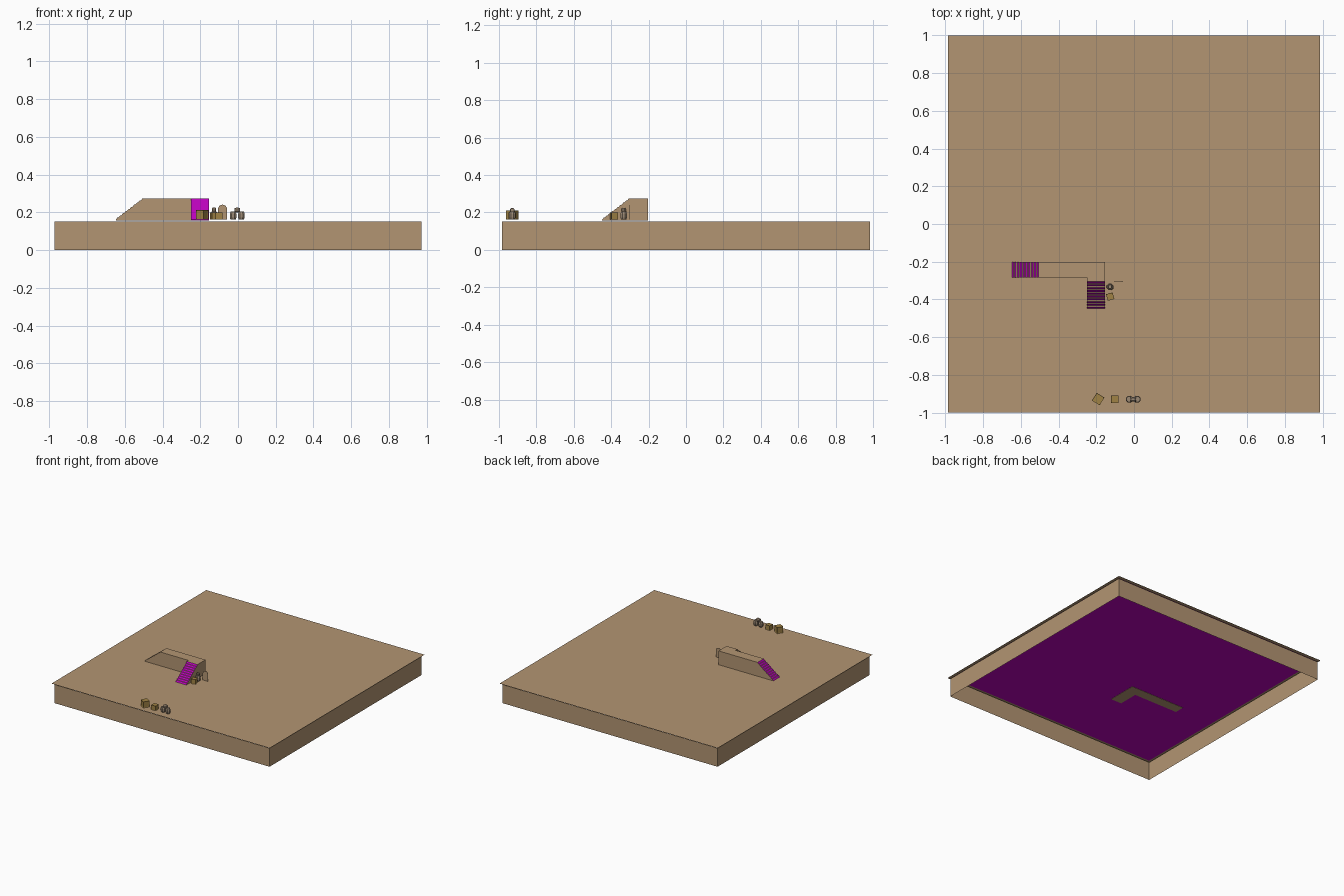
import bpy, bmesh, math
from mathutils import Matrix, Vector

if "Cube" in bpy.data.objects:
    bpy.data.objects.remove(bpy.data.objects["Cube"])


def material(name, rgb):
    m = bpy.data.materials.new(name)
    m.use_nodes = True
    m.diffuse_color = (*rgb, 1)
    b = m.node_tree.nodes["Principled BSDF"]
    b.inputs["Base Color"].default_value = (*rgb, 1)
    b.inputs["Roughness"].default_value = 0.9
    return m


TAN = material("sand tan", (0.45, 0.3, 0.17))
MAGENTA = material("magenta", (0.5, 0.001, 0.5))
WOOD = material("crate wood", (0.35, 0.225, 0.06))
BARREL = material("barrel brown", (0.33, 0.25, 0.175))

GROUND = 0.162
DECK = 0.275


def finish(name, bm, *mats):
    me = bpy.data.meshes.new(name)
    bm.to_mesh(me)
    bm.free()
    for m in mats:
        me.materials.append(m)
    ob = bpy.data.objects.new(name, me)
    bpy.context.collection.objects.link(ob)
    return ob


def prism(points, offset):
    """Closed solid: a planar outline swept by an offset."""
    bm = bmesh.new()
    face = bm.faces.new([bm.verts.new(p) for p in points])
    ext = bmesh.ops.extrude_face_region(bm, geom=[face], use_keep_orig=True)
    verts = [v for v in ext["geom"] if isinstance(v, bmesh.types.BMVert)]
    bmesh.ops.translate(bm, verts=verts, vec=offset)
    bmesh.ops.recalc_face_normals(bm, faces=bm.faces)
    bm.normal_update()
    return bm


def sheet(name, hx, hy, z, mat, down=False):
    bm = bmesh.new()
    pts = [(-hx, -hy, z), (hx, -hy, z), (hx, hy, z), (-hx, hy, z)]
    bm.faces.new([bm.verts.new(p) for p in (pts[::-1] if down else pts)])
    return finish(name, bm, mat)


# Ground sheet, its underside lining, and the open skirt of walls
sheet("ground", 0.987, 1.0, GROUND, TAN)
sheet("ground_lining", 0.965, 0.975, GROUND - 0.002, MAGENTA, True)

bm = bmesh.new()
bmesh.ops.create_cube(bm, size=1, matrix=Matrix.Translation((0, 0, 0.076))
                      @ Matrix.Diagonal((1.947, 1.966, 0.152, 1)))
bm.normal_update()
bmesh.ops.delete(bm, geom=[f for f in bm.faces if abs(f.normal.z) > 0.5],
                 context="FACES_ONLY")
finish("skirt_walls", bm, TAN)

# Raised L-shaped walkway
BASE = GROUND - 0.004
outline = [(-0.5, -0.202), (-0.5, -0.283), (-0.25, -0.283),
           (-0.25, -0.3), (-0.153, -0.3), (-0.153, -0.202)]
finish("walkway", prism([(x, y, BASE) for x, y in outline],
                        (0, 0, DECK - BASE)), TAN)


# Staircases: level tan treads and leaning magenta risers
def stairs(name, top, run, side, steps=10, length=0.148, lean=0.6):
    run, side, top = Vector(run), Vector(side), Vector(top)
    rise = (DECK - GROUND) / steps
    going = length / steps
    pts = [top + Vector((0, 0, BASE)), top + Vector((0, 0, DECK))]
    for i in range(steps):
        upper = Vector((0, 0, DECK - rise * i))
        lower = Vector((0, 0, DECK - rise * (i + 1)))
        pts += [top + run * going * (i + 1 - lean) + upper,
                top + run * going * (i + 1) + lower]
    pts.append(top + run * length + Vector((0, 0, BASE)))
    bm = prism(pts, side)
    for f in bm.faces:
        f.material_index = int(f.normal.dot(run) > 0.3)
    finish(name, bm, TAN, MAGENTA)


stairs("side_stairs", (-0.5, -0.202, 0), (-1, 0, 0), (0, -0.081, 0))
stairs("front_stairs", (-0.25, -0.3, 0), (0, -1, 0), (0.097, 0, 0))

# Thin round-topped slab beside the walkway
arch = [(-0.106, -0.305, GROUND), (-0.058, -0.305, GROUND)]
for i in range(9):
    a = math.pi * i / 8
    arch.append((-0.082 + 0.024 * math.cos(a), -0.305,
                 0.217 + 0.024 * math.sin(a)))
finish("arched_slab", prism(arch, (0, 0.003, 0)), TAN)


# Crates with inset panels
def crate(name, x, y, size, height, turn):
    bm = bmesh.new()
    bmesh.ops.create_cube(bm, size=1)
    bmesh.ops.scale(bm, vec=(size, size, height), verts=bm.verts)
    bmesh.ops.inset_individual(bm, faces=bm.faces[:], thickness=size * 0.12,
                               depth=-size * 0.04)
    bmesh.ops.transform(bm, verts=bm.verts,
                        matrix=Matrix.Translation((x, y, GROUND + height / 2))
                        @ Matrix.Rotation(math.radians(turn), 4, "Z"))
    finish(name, bm, WOOD)


crate("large_crate", -0.19, -0.928, 0.048, 0.05, -32)
crate("small_crate", -0.101, -0.929, 0.04, 0.038, 0)
crate("stair_crate", -0.126, -0.385, 0.036, 0.038, 15)


# Bulging eight-sided barrels
def barrel(name, place, radius, height, lying=False):
    bm = bmesh.new()
    rings = []
    for t, r in ((0, 0.78), (0.28, 1), (0.72, 1), (1, 0.78)):
        rings.append([bm.verts.new((
            radius * r * math.cos(math.tau * (i + 0.5) / 8),
            radius * r * math.sin(math.tau * (i + 0.5) / 8),
            height * (t - 0.5))) for i in range(8)])
    for a, b in zip(rings, rings[1:]):
        for i in range(8):
            j = (i + 1) % 8
            bm.faces.new((a[i], a[j], b[j], b[i]))
    bm.faces.new(rings[0][::-1])
    bm.faces.new(rings[-1])
    m = Matrix.Translation(place)
    if lying:
        m = m @ Matrix.Rotation(math.pi / 2, 4, "Y")
    bmesh.ops.transform(bm, verts=bm.verts, matrix=m)
    finish(name, bm, BARREL)


for label, x in (("right", -0.026), ("left", 0.018)):
    barrel(label + "_barrel", (x, -0.929, GROUND + 0.021), 0.019, 0.042)
barrel("top_barrel", (-0.004, -0.929, 0.212), 0.014, 0.03, True)
barrel("stair_barrel", (-0.127, -0.333, GROUND + 0.021), 0.019, 0.042)
barrel("stair_keg", (-0.127, -0.333, GROUND + 0.052), 0.012, 0.022)
